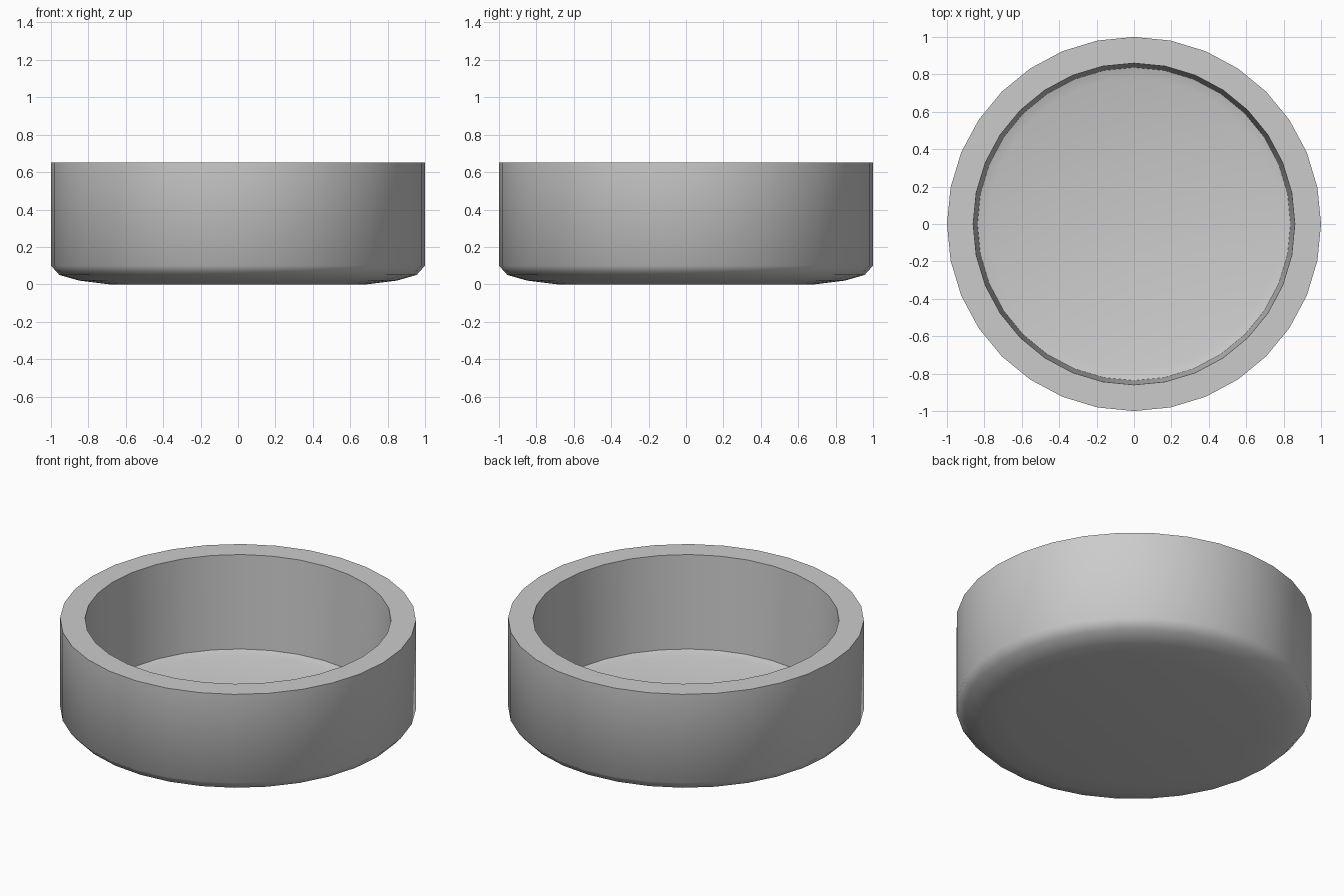
import bpy, bmesh, math

if "Cube" in bpy.data.objects:
    bpy.data.objects.remove(bpy.data.objects["Cube"])

SIDES = 32

# Cross-section (radius, height): underside, outer wall, rim, inner wall, floor
profile = [(0.69, 0.0), (0.85, 0.02), (0.955, 0.05), (1.0, 0.10), (1.0, 0.65),
           (0.86, 0.65), (0.837, 0.075), (0.78, 0.058)]

bm = bmesh.new()
rings = []
for r, z in profile:
    rings.append([bm.verts.new((r * math.cos(2 * math.pi * i / SIDES),
                                r * math.sin(2 * math.pi * i / SIDES), z))
                  for i in range(SIDES)])

# Walls between neighbouring rings
for a, b in zip(rings, rings[1:]):
    for i in range(SIDES):
        j = (i + 1) % SIDES
        bm.faces.new((a[i], a[j], b[j], b[i]))

# Flat underside and inner floor
bm.faces.new(rings[0][::-1])
bm.faces.new(rings[-1])
bmesh.ops.recalc_face_normals(bm, faces=bm.faces)

mesh = bpy.data.meshes.new("round_dish")
bm.to_mesh(mesh)
bm.free()
dish = bpy.data.objects.new("round_dish", mesh)
bpy.context.collection.objects.link(dish)

# Smooth walls, sharp rim
bpy.context.view_layer.objects.active = dish
dish.select_set(True)
bpy.ops.object.shade_smooth_by_angle(angle=math.radians(45))
